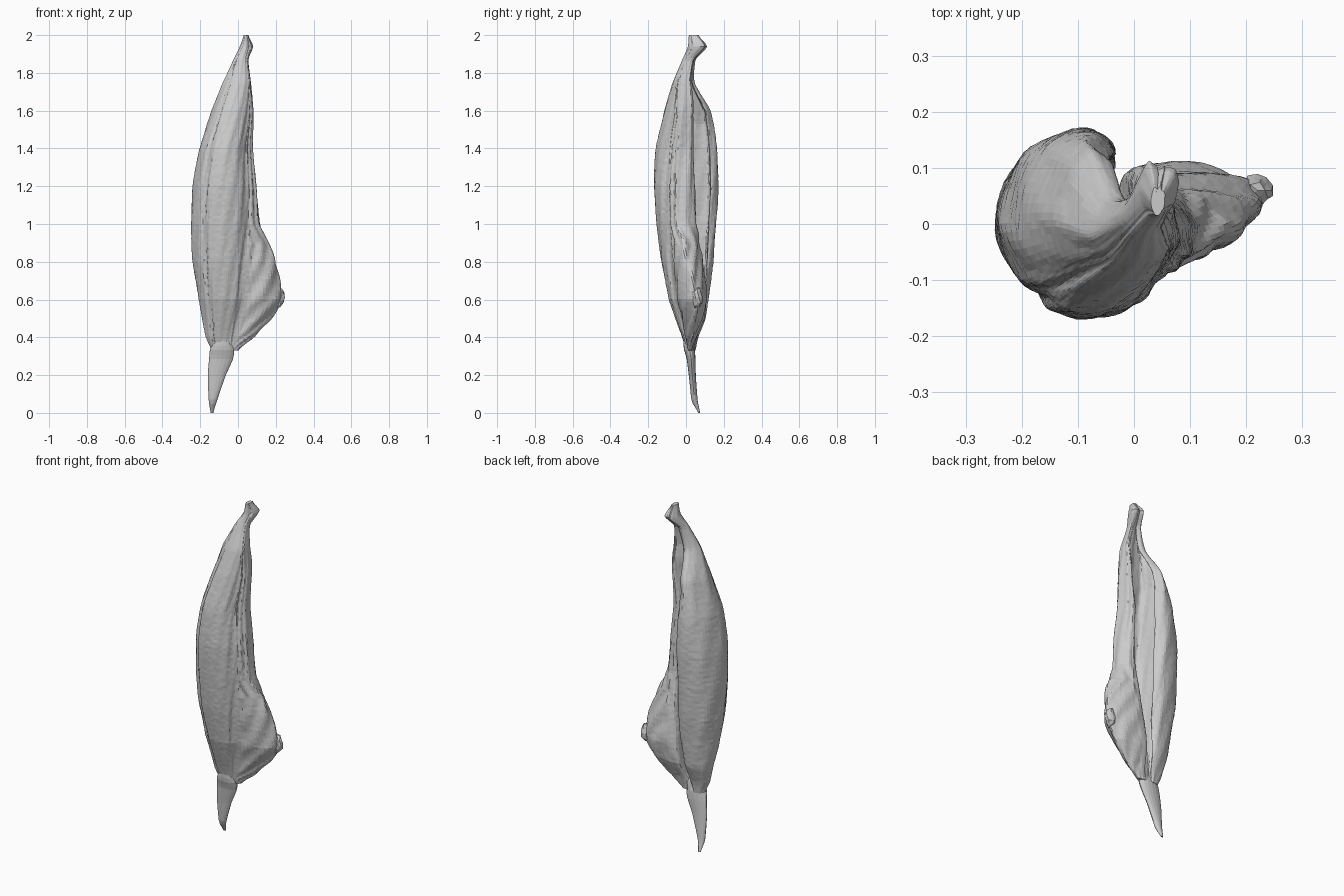
import bpy, bmesh, math, random

if "Cube" in bpy.data.objects:
    bpy.data.objects.remove(bpy.data.objects["Cube"])
random.seed(4)


def catmull(a, b, c, d, t):
    return 0.5 * (2*b + (c - a)*t + (2*a - 5*b + 4*c - d)*t*t + (3*b - a - 3*c + d)*t**3)


def row_at(rows, z):
    """Smoothly interpolate a table of section parameters at height z."""
    i = 0
    while i < len(rows) - 2 and rows[i + 1][0] < z:
        i += 1
    t = (z - rows[i][0]) / (rows[i + 1][0] - rows[i][0])
    q = [rows[max(i - 1, 0)], rows[i], rows[i + 1], rows[min(i + 2, len(rows) - 1)]]
    return [.5 * (b + (c - b) * t) + .5 * catmull(a, b, c, d, t) for a, b, c, d in zip(*q)]


def closed_curve(pts, steps):
    n, out = len(pts), []
    for i in range(n):
        q = [pts[(i + k) % n] for k in (-1, 0, 1, 2)]
        for s in range(steps):
            out.append(tuple(catmull(*(p[k] for p in q), s / steps) for k in (0, 1)))
    return out


def loft(name, rings):
    """Skin a stack of equal-length rings and cap both ends."""
    bm = bmesh.new()
    vs = [[bm.verts.new(p) for p in r] for r in rings]
    n = len(vs[0])
    for a, b in zip(vs, vs[1:]):
        for i in range(n):
            j = (i + 1) % n
            bm.faces.new((a[i], a[j], b[j], b[i]))
    bm.faces.new(vs[0][::-1])
    bm.faces.new(vs[-1])
    bmesh.ops.recalc_face_normals(bm, faces=bm.faces)
    me = bpy.data.meshes.new(name)
    bm.to_mesh(me)
    bm.free()
    ob = bpy.data.objects.new(name, me)
    bpy.context.collection.objects.link(ob)
    return ob


# Curled body: z, left, crease x, wing x, front, back, wing back (0-1), groove depth (0-1)
BODY = [
    (.33, -.14, -.03, .00, .00, .05, .80, .10),
    (.40, -.17, -.02, .085, -.02, .065, .88, .30),
    (.50, -.19, .00, .18, -.055, .105, .92, .45),
    (.60, -.21, .02, .235, -.09, .12, .92, .52),
    (.80, -.24, .035, .20, -.13, .145, .76, .42),
    (1.0, -.25, .045, .118, -.155, .16, .65, .29),
    (1.2, -.24, .045, .098, -.17, .172, .62, .24),
    (1.4, -.205, .035, .075, -.16, .165, .61, .20),
    (1.6, -.14, .055, .08, -.115, .13, .62, .16),
    (1.75, -.08, .06, .068, -.07, .045, .82, .12),
    (1.87, -.025, .045, .055, -.02, .05, .85, .10),
    (1.94, .01, .06, .08, .01, .112, .90, .10),
    (2.0, .03, .05, .055, .015, .065, .90, .05)]


def body_ring(z):
    _, L, K, W, F, B, g, d = row_at(BODY, z)
    w, h, e = K - L, B - F, W - K
    xi = max(L + .32 * w, -.095)               # inner wall of the rolled lobe
    hook = .06 * max(0, min(1, (w - .08) / .17))
    top = max(0, min(1, (1.85 - z) / .15))
    rim = (xi + hook) * top + (L + .65 * w) * (1 - top)
    pts = [(rim, F + .88 * h), (max(L + .35 * w, xi + .2 * hook), B)]
    pts += [(L + u * w, F + v * h) for u, v in [
        (.17, .87), (0, .5), (.13, .21), (.25, .13), (.34, .04), (.6, 0), (.86, .08), (1, .2)]]
    f = F + (g - d) * h
    tip = g - .25
    pts += [(K + .6 * e, F + min(.28, tip - .08) * h), (W, F + tip * h),
            (K + .65 * e, F + (g - .04) * h), (K - .05 * w, F + g * h),
            (K - .15 * w, f + .01), (xi + .25 * (K - xi), f),
            (xi + .012, f * .6 + (F + .83 * h) * .4), (xi, F + .84 * h)]
    ring = closed_curve(pts, 7)
    n, out = len(ring), []
    fade = min(1, w / .25)
    for i, (x, y) in enumerate(ring):
        (ax, ay), (bx, by) = ring[i - 1], ring[(i + 1) % n]
        tx, ty = bx - ax, by - ay
        l = math.hypot(tx, ty) or 1
        # Diagonal wrinkles, strongest on the wing
        wing = max(0, min(1, e / .12)) if 65 < i < 89 else 0
        a = (.0016 + .0032 * wing) * fade
        p = i * 1.0 - z * (16 + 20 * wing)
        r = (math.sin(p) + .6 * math.sin(p * .43 + z * 9)) * a
        r += random.uniform(-.001, .001) * fade
        out.append((x + ty / l * r, y - tx / l * r, z))
    return out


N = 110
loft("curled_leaf_body", [body_ring(.33 + 1.67 * i / N) for i in range(N + 1)])

# Flattened pointed stalk with a collar at its top: z, left, right, front, back
STALK = [(0, -.145, -.13, .065, .075), (.06, -.155, -.112, .03, .062),
         (.2, -.16, -.065, .015, .052), (.29, -.153, -.025, .003, .05),
         (.34, -.148, -.02, -.012, .046), (.38, -.125, -.04, -.014, .03)]


def stalk_ring(z):
    _, l, r, f, b = row_at(STALK, z)
    out = []
    for i in range(16):
        a = i * math.tau / 16
        out.append(((l + r) / 2 + math.cos(a) * (r - l) / 2,
                    (f + b) / 2 + math.sin(a) * (b - f) / 2, z))
    return out


loft("base_stalk", [stalk_ring(.38 * i / 16) for i in range(17)])

# Small crumpled knob on the wing edge
bm = bmesh.new()
bmesh.ops.create_icosphere(bm, subdivisions=2, radius=1)
for v in bm.verts:
    k = random.uniform(.75, 1.1)
    v.co = (.22 + v.co.x * .028 * k, .06 + v.co.y * .03 * k, .61 + v.co.z * .06 * k)
me = bpy.data.meshes.new("wing_edge_knob")
bm.to_mesh(me)
bm.free()
bpy.context.collection.objects.link(bpy.data.objects.new("wing_edge_knob", me))
